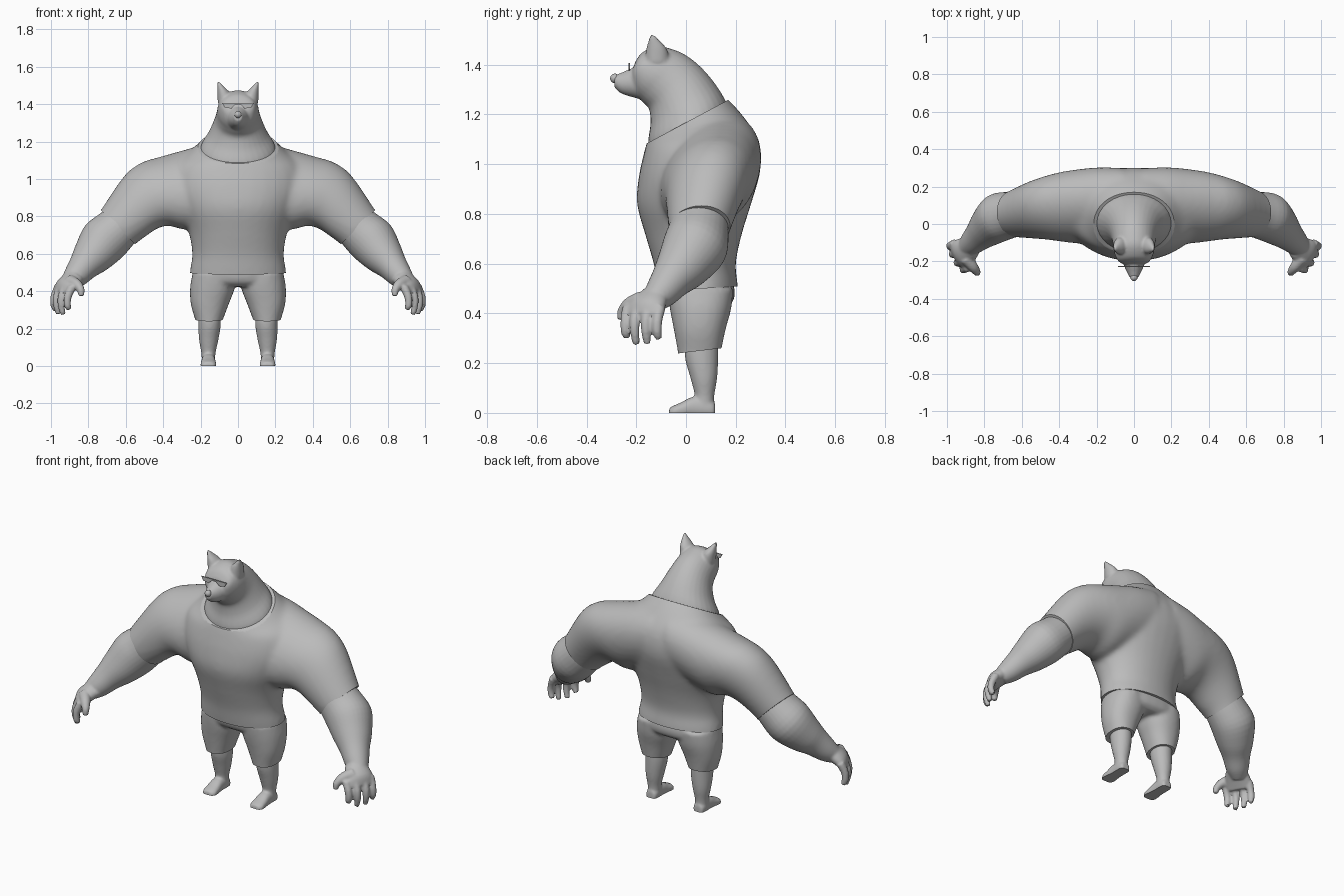
import bpy
import bmesh
from math import cos, sin, pi, radians
from mathutils import Vector

default_cube = bpy.data.objects.get("Cube")
if default_cube:
    bpy.data.objects.remove(default_cube)

grey = bpy.data.materials.new("plain grey")
grey.use_nodes = True
grey.diffuse_color = (0.5, 0.5, 0.5, 1)
grey.node_tree.nodes["Principled BSDF"].inputs["Base Color"].default_value = (0.5, 0.5, 0.5, 1)


# A ring is (centre, half axis u, half axis v)
def ring(centre, u, v):
    return Vector(centre), Vector(u), Vector(v)


def slab(x0, x1, yf, zf, yb, zb):
    """Ring between two x limits, from a front point to a back point."""
    return ring(((x0 + x1) / 2, (yf + yb) / 2, (zf + zb) / 2),
                ((x1 - x0) / 2, 0, 0), (0, (yb - yf) / 2, (zb - zf) / 2))


def hoop(xt, zt, xb, zb, y0, y1, lean):
    """Ring between a top and a bottom point, top leaning to the back."""
    return ring(((xt + xb) / 2, (y0 + y1) / 2, (zt + zb) / 2),
                ((xt - xb) / 2, lean, (zt - zb) / 2), (0, (y1 - y0) / 2, 0))


def tube(points):
    """Round rings along a path of (x, y, z, radius)."""
    path = [Vector(p[:3]) for p in points]
    rings = []
    for i, p in enumerate(points):
        t = path[min(i + 1, len(path) - 1)] - path[max(i - 1, 0)]
        u = t.cross(Vector((0, 1, 0))).normalized()
        v = t.cross(u).normalized()
        rings.append((path[i], u * p[3], v * p[3]))
    return rings


def spline(a, b, c, d, t):
    return 0.5 * (2 * b + (c - a) * t + (2 * a - 5 * b + 4 * c - d) * t ** 2
                  + (3 * b - a - 3 * c + d) * t ** 3)


def loft(bm, rings, side=1, power=1.0, sides=32, steps=4):
    """Skin smoothly interpolated rings into a closed body."""
    full = []
    last = len(rings) - 1
    for i in range(last):
        four = [rings[max(0, min(last, i + k))] for k in (-1, 0, 1, 2)]
        for s in range(steps):
            full.append([spline(*[r[n] for r in four], s / steps) for n in range(3)])
    full.append(rings[-1])
    loops = []
    for c, u, v in full:
        loop = []
        for k in range(sides):
            a = 2 * pi * k / sides
            ca, sa = cos(a), sin(a)
            p = c + u * (abs(ca) ** power * (1 if ca > 0 else -1)) \
                + v * (abs(sa) ** power * (1 if sa > 0 else -1))
            loop.append(bm.verts.new((p.x * side, p.y, p.z)))
        loops.append(loop)
    faces = [bm.faces.new(loops[0]), bm.faces.new(loops[-1][::-1])]
    for a, b in zip(loops, loops[1:]):
        for k in range(sides):
            j = (k + 1) % sides
            faces.append(bm.faces.new((a[k], b[k], b[j], a[j])))
    bmesh.ops.recalc_face_normals(bm, faces=faces)


def finish(name, bm, voxel=0, smooth=4, cuts=()):
    """Fuse overlapping bodies, trim with planes, and shade."""
    mesh = bpy.data.meshes.new(name)
    bm.to_mesh(mesh)
    bm.free()
    obj = bpy.data.objects.new(name, mesh)
    bpy.context.collection.objects.link(obj)
    if voxel:
        fuse = obj.modifiers.new("fuse", 'REMESH')
        fuse.mode = 'VOXEL'
        fuse.voxel_size = voxel
        soften = obj.modifiers.new("soften", 'SMOOTH')
        soften.iterations = smooth
        bpy.context.view_layer.update()
        graph = bpy.context.evaluated_depsgraph_get()
        mesh = bpy.data.meshes.new_from_object(obj.evaluated_get(graph))
        obj.modifiers.clear()
        obj.data = mesh
        mesh.name = name
    if cuts:
        bm = bmesh.new()
        bm.from_mesh(mesh)
        for point, normal in cuts:
            geom = bm.verts[:] + bm.edges[:] + bm.faces[:]
            cut = bmesh.ops.bisect_plane(bm, geom=geom, plane_co=point,
                                         plane_no=normal, clear_outer=True)
            rim = [e for e in cut["geom_cut"] if isinstance(e, bmesh.types.BMEdge)]
            bmesh.ops.edgeloop_fill(bm, edges=rim)
        bmesh.ops.recalc_face_normals(bm, faces=bm.faces[:])
        bm.to_mesh(mesh)
        bm.free()
    mesh.materials.clear()
    mesh.materials.append(grey)
    bpy.ops.object.select_all(action='DESELECT')
    obj.select_set(True)
    bpy.context.view_layer.objects.active = obj
    bpy.ops.object.shade_smooth_by_angle(angle=radians(40))


SIDES = ((1, "left"), (-1, "right"))

# Shirt: barrel torso fused with two sloping sleeves, trimmed at the hems
bm = bmesh.new()
torso = [(.262, -.1, .44, .21, .46), (.256, -.115, .52, .208, .52), (.245, -.13, .6, .2, .6),
         (.265, -.165, .72, .225, .72), (.315, -.197, .84, .262, .84),
         (.36, -.19, .95, .3, .98), (.34, -.168, 1.05, .288, 1.1),
         (.255, -.157, 1.09, .225, 1.2), (.19, -.15, 1.11, .15, 1.28)]
loft(bm, [slab(-w, w, *line) for w, *line in torso], power=.95)
for s, _ in SIDES:
    loft(bm, [hoop(.05, 1.21, .1, .78, -.12, .295, .05), hoop(.18, 1.185, .2, .75, -.11, .297, .05),
              hoop(.3, 1.152, .29, .73, -.1, .288, .045), hoop(.42, 1.118, .37, .75, -.09, .272, .04),
              hoop(.52, 1.086, .43, .735, -.08, .25, .035), hoop(.61, 1.015, .49, .695, -.075, .222, .03),
              hoop(.73, .84, .55, .65, -.07, .18, .01), hoop(.78, .77, .59, .6, -.06, .16, 0)], s)
finish("shirt", bm, .014, 12, [((0, 0, .496), (0, .06, -1)),
                               ((0, -.155, 1.085), (0, -.47, .88)),
                               ((.64, 0, .74), (.7, 0, -.7)),
                               ((-.64, 0, .74), (-.7, 0, -.7))])

# Head: tapering neck, muzzle and pointed ears
bm = bmesh.new()
neck = [(.2, -.13, 1, .18, 1.16), (.202, -.152, 1.08, .163, 1.245), (.157, -.143, 1.16, .118, 1.322),
        (.128, -.148, 1.22, .06, 1.39), (.115, -.175, 1.25, 0, 1.438),
        (.11, -.2, 1.275, -.06, 1.464), (.1, -.215, 1.3, -.115, 1.474),
        (.082, -.22, 1.33, -.175, 1.45), (.05, -.222, 1.35, -.205, 1.41)]
loft(bm, [slab(-w, w, *line) for w, *line in neck])
loft(bm, [slab(-w, w, y, low, y, high) for w, y, low, high in
          ((.08, -.14, 1.25, 1.4), (.058, -.21, 1.268, 1.388),
           (.036, -.262, 1.285, 1.367), (.022, -.288, 1.31, 1.358))])
for s, _ in SIDES:
    loft(bm, [ring((.068, -.115, 1.41), (.04, 0, 0), (0, .05, 0)),
              ring((.078, -.118, 1.462), (.033, 0, 0), (0, .042, 0)),
              ring((.094, -.128, 1.496), (.017, 0, 0), (0, .023, 0)),
              ring((.106, -.138, 1.522), (.006, 0, .002), (0, .008, 0))], s)
finish("head", bm, .007, 5)

bm = bmesh.new()
bmesh.ops.create_uvsphere(bm, u_segments=24, v_segments=16, radius=.019)
bmesh.ops.translate(bm, verts=bm.verts, vec=(0, -.286, 1.345))
finish("nose", bm)

# Glasses: angular lens plates joined at the bridge
bm = bmesh.new()
for s, _ in SIDES:
    outline = [(0, 1.406), (.085, 1.406), (.07, 1.382), (.035, 1.377), (.014, 1.398), (0, 1.398)]
    lens = bm.faces.new([bm.verts.new((s * x, -.231, z)) for x, z in outline])
    back = bmesh.ops.extrude_face_region(bm, geom=[lens])["geom"]
    bmesh.ops.translate(bm, verts=[v for v in back if isinstance(v, bmesh.types.BMVert)],
                        vec=(0, .006, 0))
bmesh.ops.recalc_face_normals(bm, faces=bm.faces[:])
finish("glasses", bm)

# Arms: thick forearm, palm turned forward, four hanging fingers and a thumb
FINGERS = ((.902, -.237, .303), (.935, -.2, .275), (.96, -.155, .278), (.974, -.11, .298))
for s, label in SIDES:
    bm = bmesh.new()
    loft(bm, tube([(.58, .055, .8, .11), (.65, .05, .73, .122), (.72, .035, .665, .13),
                   (.778, -.015, .59, .108), (.825, -.06, .535, .083),
                   (.867, -.1, .483, .067), (.9, -.13, .45, .05)]), s)
    loft(bm, [ring((.868, -.12, .48), (.036, -.015, .03), (.027, .05, 0)),
              ring((.915, -.155, .435), (.036, -.02, .022), (.04, .07, 0)),
              ring((.94, -.172, .392), (.024, -.012, .01), (.04, .07, 0))], s)
    for x, y, tip in FINGERS:
        loft(bm, tube([(x - .015, y + .005, .425, .024), (x + .008, y - .006, .37, .021),
                       (x + .01, y - .006, .325, .019), (x, y, tip, .014)]), s, sides=12)
    loft(bm, tube([(.9, -.18, .455, .035), (.86, -.23, .435, .028),
                   (.84, -.257, .405, .021), (.838, -.262, .374, .015)]), s, sides=12)
    finish(label + "_arm", bm, .007, 4)

# Shorts: hips fused with two wide legs, hem rising to the back
bm = bmesh.new()
loft(bm, [slab(-w, w, yf, z, yb, z) for w, yf, yb, z in
          ((.21, -.08, .17, .58), (.242, -.082, .195, .5), (.235, -.07, .19, .45),
           (.17, -.04, .16, .425))], power=.85)
for s, _ in SIDES:
    loft(bm, [slab(x0, x1, yf, z, yb, z) for x0, x1, yf, yb, z in
              ((.03, .242, -.075, .19, .5), (.018, .256, -.065, .182, .42),
               (.05, .252, -.048, .158, .33), (.083, .227, -.032, .14, .24),
               (.09, .222, -.03, .135, .2))], s, .9)
finish("shorts", bm, .011, 5, [((0, 0, .243), (0, .12, -1))])

# Legs with bare feet, flat on the ground
for s, label in SIDES:
    bm = bmesh.new()
    loft(bm, [slab(x0, x1, yf, z, yb, z) for x0, x1, yf, yb, z in
              ((.1, .21, 0, .13, .34), (.092, .212, -.005, .13, .23), (.105, .208, .018, .125, .14),
               (.12, .196, .035, .114, .07), (.122, .194, .03, .112, .02))], s)
    loft(bm, [slab(.158 - w, .158 + w, y, -.02, y, top) for w, y, top in
              ((.028, .117, .04), (.036, .09, .055), (.037, .03, .065),
               (.041, -.02, .042), (.042, -.048, .03), (.028, -.068, .02))], s, .85)
    finish(label + "_leg", bm, .007, 5, [((0, 0, 0), (0, 0, -1))])
